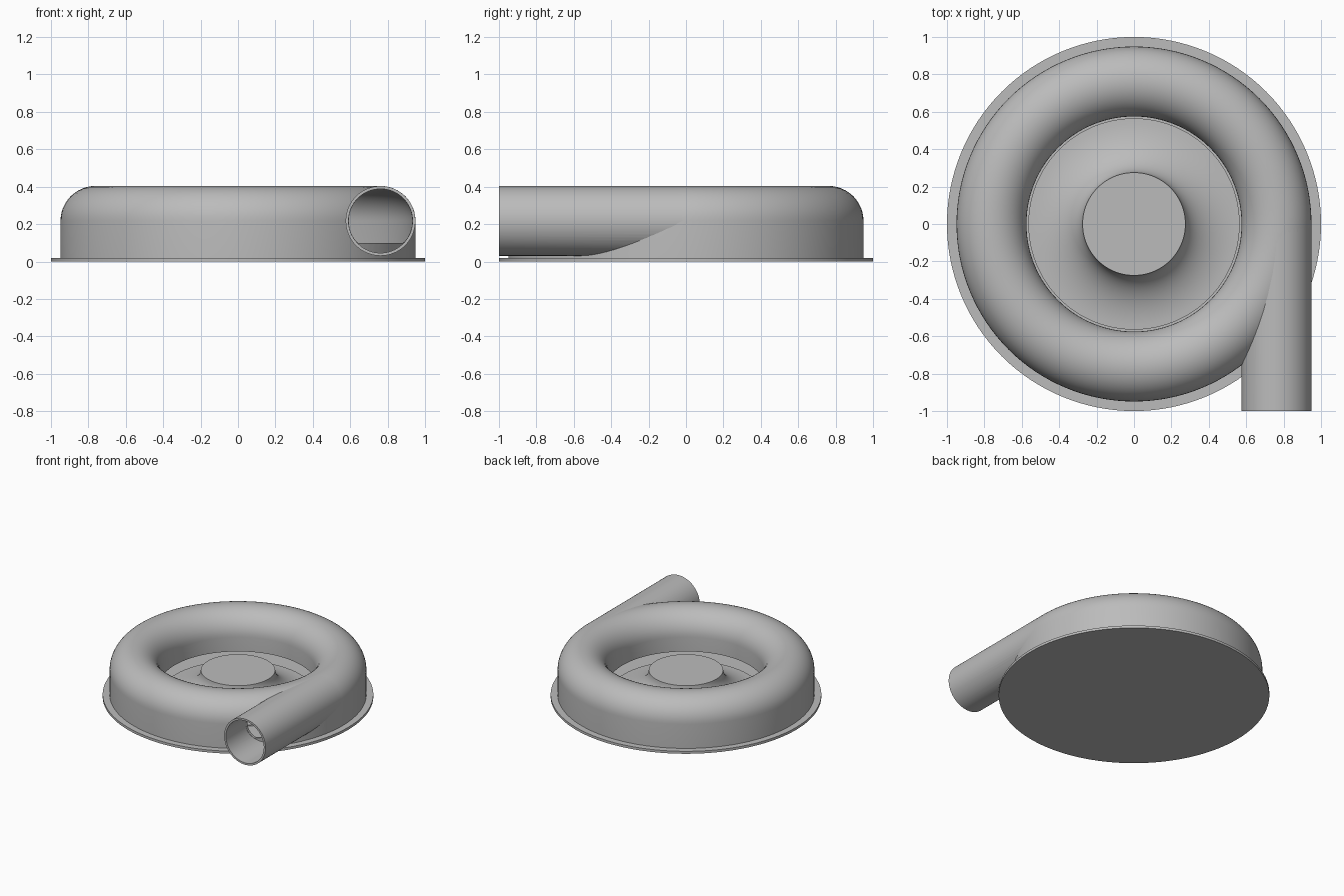
import bpy, bmesh, math
from mathutils import Matrix

if "Cube" in bpy.data.objects:
    bpy.data.objects.remove(bpy.data.objects["Cube"])

SEG = 128
RING, MID, TUBE, WALL = 0.762, 0.217, 0.187, 0.015
BASE_TOP, LIP = 0.02, 0.1

metal = bpy.data.materials.new("grey_metal")
metal.use_nodes = True
GREY = (0.5, 0.5, 0.5, 1)
metal.diffuse_color = GREY
metal.node_tree.nodes["Principled BSDF"].inputs["Base Color"].default_value = GREY


def make(name, bm):
    bmesh.ops.remove_doubles(bm, verts=bm.verts, dist=1e-5)
    bmesh.ops.recalc_face_normals(bm, faces=bm.faces)
    mesh = bpy.data.meshes.new(name)
    bm.to_mesh(mesh)
    bm.free()
    mesh.materials.append(metal)
    obj = bpy.data.objects.new(name, mesh)
    bpy.context.collection.objects.link(obj)
    return obj


def lathe(name, profile, closed):
    """Revolve (radius, height) points around z."""
    bm = bmesh.new()
    verts = [bm.verts.new((r, 0, z)) for r, z in profile]
    edges = [bm.edges.new(p) for p in zip(verts, verts[1:])]
    if closed:
        edges.append(bm.edges.new((verts[-1], verts[0])))
    bmesh.ops.spin(bm, geom=verts + edges, axis=(0, 0, 1), cent=(0, 0, 0),
                   angle=math.tau, steps=SEG, use_merge=True)
    return make(name, bm)


def arch(radius, bottom_out, bottom_in):
    """Tunnel section: outer wall, rounded crown, inner wall."""
    crown = [(RING + radius * math.cos(math.pi * i / 24),
              MID + radius * math.sin(math.pi * i / 24)) for i in range(25)]
    return [(RING + radius, bottom_out)] + crown + [(RING - radius, bottom_in)]


def rod(name, radius, y0, y1):
    """Solid cylinder along y on the outlet axis."""
    bm = bmesh.new()
    bmesh.ops.create_cone(bm, cap_ends=True, segments=64, radius1=radius,
                          radius2=radius, depth=y1 - y0)
    bm.transform(Matrix.Translation((RING, (y0 + y1) / 2, MID))
                 @ Matrix.Rotation(math.pi / 2, 4, 'X'))
    return make(name, bm)


def cut(target, cutter):
    mod = target.modifiers.new("cut", 'BOOLEAN')
    mod.operation, mod.solver, mod.object = 'DIFFERENCE', 'EXACT', cutter
    bpy.context.view_layer.objects.active = target
    bpy.ops.object.modifier_apply(modifier=mod.name)


# Base plate
base = lathe("base_plate", [(0, 0), (1, 0), (1, BASE_TOP), (0, BASE_TOP)], False)

# Hub with a concave flare down to the rim
flare = [(0.565 - 0.29 * math.cos(math.pi / 2 * i / 16),
          0.217 - 0.187 * math.sin(math.pi / 2 * i / 16)) for i in range(17)]
hub = lathe("hub", [(0, 0.217)] + flare + [(0.565, BASE_TOP), (0, BASE_TOP)], False)

# Ring housing: thin arched shell, open under the inner lip
shell = arch(TUBE, BASE_TOP, LIP) + arch(TUBE - WALL, BASE_TOP, LIP)[::-1]
housing = lathe("ring_housing", shell, True)

# Outlet pipe, trimmed where it enters the tunnel
pipe = rod("outlet_pipe", TUBE - 0.0005, -1, -0.02)
bore = rod("bore_cutter", TUBE - WALL - 0.001, -1.1, 0.1)
tunnel = lathe("tunnel_cutter", arch(TUBE - WALL + 0.001, 0.01, 0.01), True)
cut(pipe, bore)
cut(pipe, tunnel)

# Opening in the housing, leaving a low sill in the pipe mouth
opening = rod("opening_cutter", TUBE - WALL - 0.002, -1.1, -0.04)
for v in opening.data.vertices:
    v.co.z = max(v.co.z, LIP)
cut(housing, opening)

for helper in (bore, tunnel, opening):
    bpy.data.objects.remove(helper)

# Smooth shading with crisp edges
bpy.ops.object.select_all(action='DESELECT')
for obj in (base, hub, housing, pipe):
    obj.select_set(True)
bpy.context.view_layer.objects.active = housing
bpy.ops.object.shade_smooth_by_angle(angle=math.radians(30))
